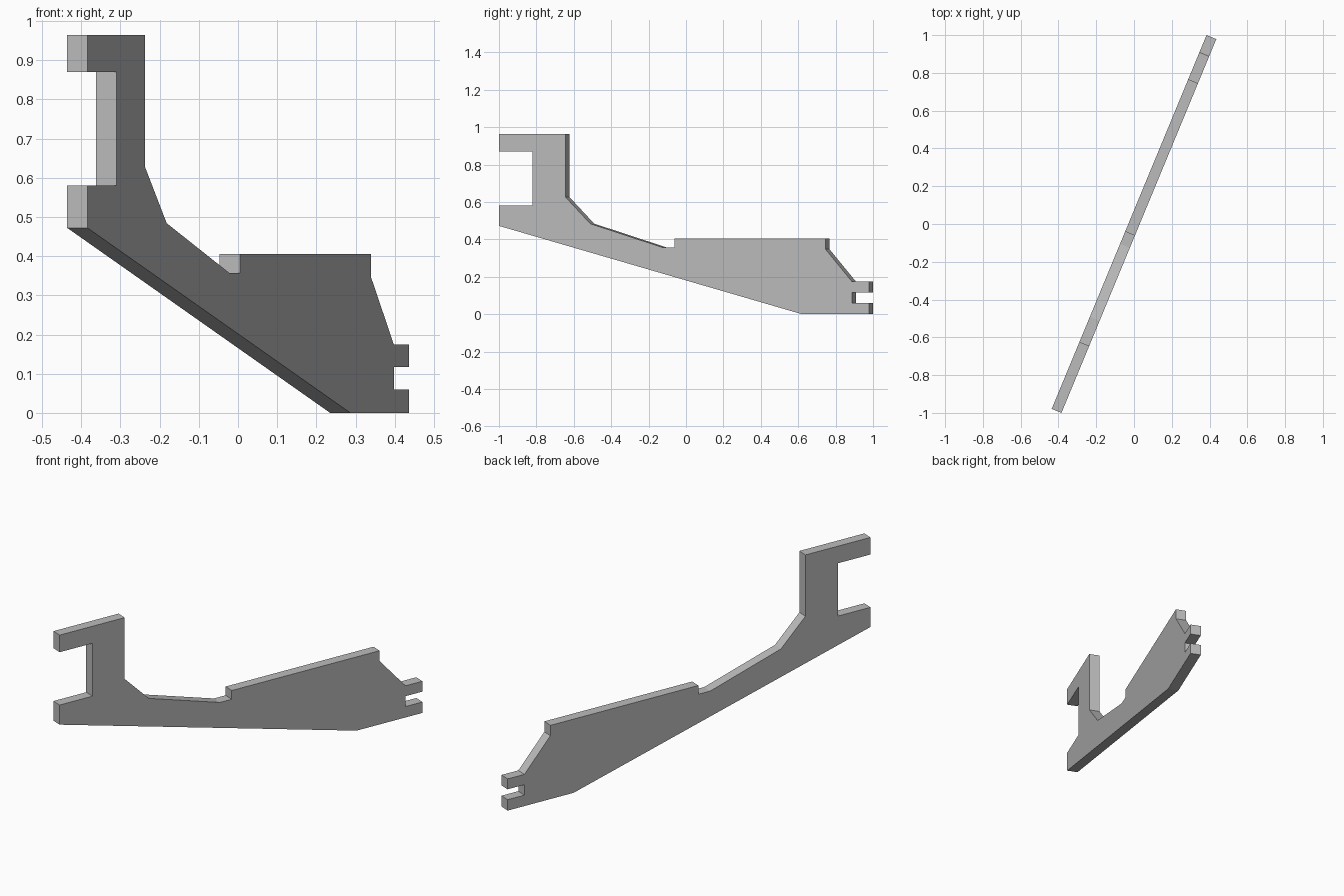
import bpy
import bmesh
import math
from mathutils import Matrix, Vector

cube = bpy.data.objects.get("Cube")
if cube:
    bpy.data.objects.remove(cube, do_unlink=True)

THICKNESS = 0.056
END = 1.071      # half length of the plate
NOTCH = 0.972    # depth line of the forked tail

# Side outline: (distance along plate, height)
outline = [
    (-END, 0.472), (0.682, 0),
    # forked tail
    (END, 0), (END, 0.06), (NOTCH, 0.06), (NOTCH, 0.117),
    (END, 0.117), (END, 0.174), (NOTCH, 0.174),
    # raised deck and its step
    (0.818, 0.348), (0.818, 0.405), (-0.055, 0.405), (-0.055, 0.357),
    # sweep up to the post
    (-0.125, 0.357), (-0.543, 0.484), (-0.687, 0.627), (-0.687, 0.964),
    # open jaw
    (-END, 0.964), (-END, 0.87), (-0.878, 0.87), (-0.878, 0.58), (-END, 0.58),
]

# Plain grey material
grey = bpy.data.materials.new("light grey")
grey.use_nodes = True
colour = (0.5, 0.5, 0.5, 1)
grey.diffuse_color = colour
grey.node_tree.nodes["Principled BSDF"].inputs["Base Color"].default_value = colour

# Extrude the outline into a flat plate
bm = bmesh.new()
face = bm.faces.new([bm.verts.new((u, -THICKNESS / 2, z)) for u, z in outline])
result = bmesh.ops.extrude_face_region(bm, geom=[face])
moved = [g for g in result["geom"] if isinstance(g, bmesh.types.BMVert)]
bmesh.ops.translate(bm, verts=moved, vec=Vector((0, THICKNESS, 0)))
bmesh.ops.recalc_face_normals(bm, faces=bm.faces)

# Turn the plate to its slanted heading
bmesh.ops.transform(bm, matrix=Matrix.Rotation(math.radians(67.5), 4, "Z"), verts=bm.verts)

mesh = bpy.data.meshes.new("bracket_plate")
bm.to_mesh(mesh)
bm.free()
mesh.materials.append(grey)
plate = bpy.data.objects.new("bracket_plate", mesh)
bpy.context.collection.objects.link(plate)
